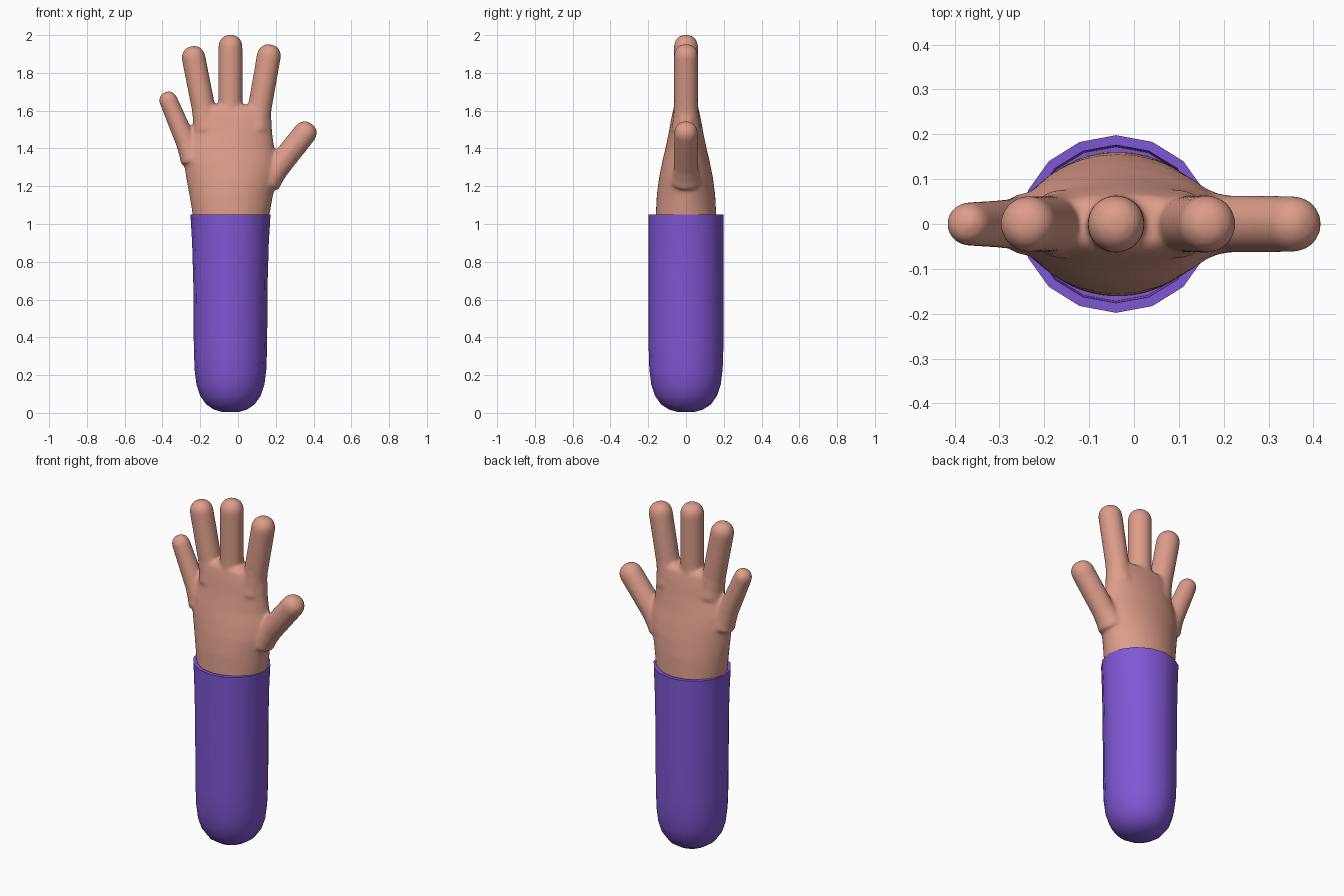
import bpy, bmesh, math
from mathutils import Vector

cube = bpy.data.objects.get("Cube")
if cube:
    bpy.data.objects.remove(cube, do_unlink=True)

CX = -0.04  # arm axis


def material(name, rgb):
    m = bpy.data.materials.new(name)
    m.use_nodes = True
    m.diffuse_color = (*rgb, 1)
    bsdf = m.node_tree.nodes["Principled BSDF"]
    bsdf.inputs["Base Color"].default_value = (*rgb, 1)
    bsdf.inputs["Roughness"].default_value = 0.7
    return m


def loft(bm, rings):
    """Skin a list of equal-length rings of points and cap both ends."""
    loops = [[bm.verts.new(p) for p in ring] for ring in rings]
    n = len(loops[0])
    for a, b in zip(loops, loops[1:]):
        for i in range(n):
            j = (i + 1) % n
            bm.faces.new((a[i], a[j], b[j], b[i]))
    bm.faces.new(loops[0][::-1])
    bm.faces.new(loops[-1])


def ellipse(center, u, v, n, power=1.0):
    ring = []
    for i in range(n):
        t = math.tau * i / n
        s = math.sin(t)
        ring.append(center + u * math.cos(t) + v * math.copysign(abs(s) ** power, s))
    return ring


def make_object(name, bm, mat):
    bmesh.ops.recalc_face_normals(bm, faces=bm.faces)
    mesh = bpy.data.meshes.new(name)
    bm.to_mesh(mesh)
    bm.free()
    mesh.materials.append(mat)
    obj = bpy.data.objects.new(name, mesh)
    bpy.context.collection.objects.link(obj)
    return obj


def finger(bm, base, tip, r_base, r_tip):
    """Round finger in the hand plane: flared root, straight shaft, domed tip."""
    a, b = Vector((base[0], 0, base[1])), Vector((tip[0], 0, tip[1]))
    axis = (b - a).normalized()
    u = Vector((axis.z, 0, -axis.x))
    v = Vector((0, 1, 0))
    rings = []
    for t, flare in ((0, 1.25), (0.12, 1.1), (0.3, 1.0), (0.65, 1.0), (1, 1.0)):
        r = (r_base + (r_tip - r_base) * t) * flare
        rings.append(ellipse(a.lerp(b, t), u * r, v * r, 28))
    for k in range(1, 8):
        t = math.pi / 2 * k / 8
        r = r_tip * math.cos(t) ** 0.85
        rings.append(ellipse(b + axis * r_tip * math.sin(t), u * r, v * r, 28))
    loft(bm, rings)


skin = material("skin", (0.72, 0.335, 0.255))
purple = material("purple cloth", (0.215, 0.095, 0.66))

# Palm and wrist: height, left edge, right edge, half thickness, lens power
bm = bmesh.new()
palm = ((0.95, -0.235, 0.160, 0.162, 1.0), (1.05, -0.240, 0.167, 0.160, 1.0),
        (1.15, -0.257, 0.185, 0.155, 1.1), (1.25, -0.276, 0.212, 0.142, 1.2),
        (1.33, -0.288, 0.212, 0.126, 1.2), (1.40, -0.280, 0.193, 0.109, 1.1),
        (1.48, -0.245, 0.181, 0.092, 0.9), (1.56, -0.228, 0.177, 0.078, 0.7),
        (1.61, -0.205, 0.155, 0.066, 0.6), (1.63, -0.180, 0.120, 0.045, 0.6))
loft(bm, [ellipse(Vector(((l + r) / 2, 0, z)), Vector(((r - l) / 2, 0, 0)),
                  Vector((0, d, 0)), 48, p) for z, l, r, d, p in palm])

# Fingers and thumb
finger(bm, (-0.235, 1.34), (-0.368, 1.653), 0.058, 0.049)
finger(bm, (-0.160, 1.50), (-0.235, 1.880), 0.063, 0.063)
finger(bm, (-0.040, 1.50), (-0.040, 1.938), 0.064, 0.064)
finger(bm, (0.095, 1.50), (0.163, 1.888), 0.063, 0.064)
finger(bm, (0.150, 1.225), (0.353, 1.480), 0.064, 0.063)
hand = make_object("hand", bm, skin)

# Fuse the overlapping parts into one soft skin
remesh = hand.modifiers.new("fuse", 'REMESH')
remesh.mode = 'VOXEL'
remesh.voxel_size = 0.009
remesh.use_smooth_shade = True
soften = hand.modifiers.new("soften", 'SMOOTH')
soften.factor = 0.5
soften.iterations = 10

# Sleeve: rounded closed end, slightly flared cuff, rim folded inside
bm = bmesh.new()
sleeve = ((0.005, 0.045, 0.045), (0.018, 0.088, 0.09), (0.045, 0.128, 0.132),
          (0.09, 0.160, 0.164), (0.15, 0.180, 0.184), (0.23, 0.190, 0.194),
          (0.35, 0.194, 0.198), (0.70, 0.197, 0.198), (0.90, 0.203, 0.198),
          (1.05, 0.212, 0.198), (1.05, 0.192, 0.176), (0.97, 0.188, 0.172))
loft(bm, [ellipse(Vector((CX, 0, z)), Vector((rx, 0, 0)), Vector((0, ry, 0)), 16)
          for z, rx, ry in sleeve])
sleeve_obj = make_object("sleeve", bm, purple)

bpy.ops.object.select_all(action='DESELECT')
sleeve_obj.select_set(True)
bpy.context.view_layer.objects.active = sleeve_obj
bpy.ops.object.shade_smooth_by_angle(angle=math.radians(40))
